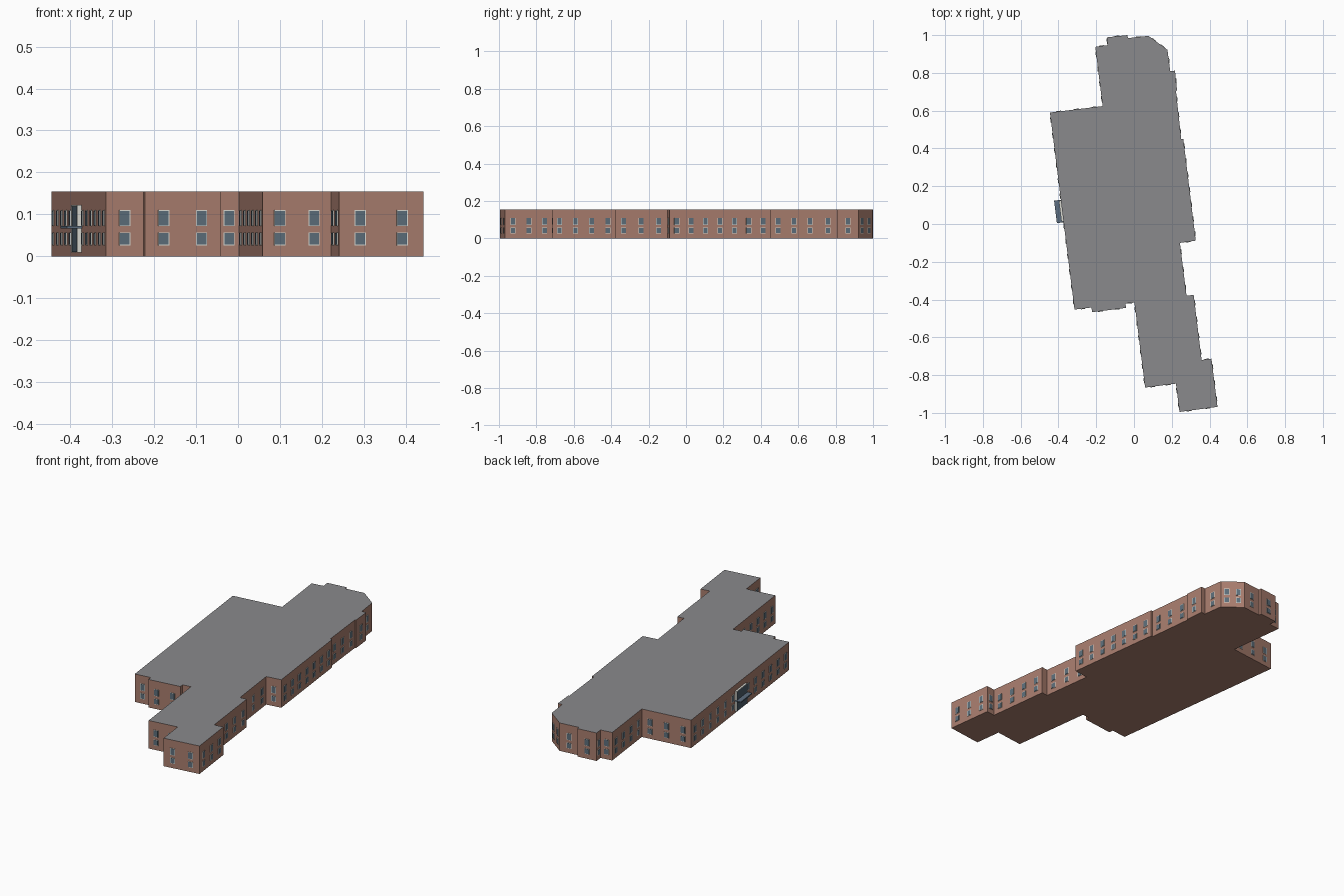
import bpy, bmesh, math
from mathutils import Vector, Matrix

if "Cube" in bpy.data.objects:
    bpy.data.objects.remove(bpy.data.objects["Cube"])

HEIGHT = 0.155
BAY = 0.082                       # target window spacing
ROWS = [(0.0415, 0.031), (0.091, 0.038)]   # window row centre z, height


def material(name, rgb):
    m = bpy.data.materials.new(name)
    lin = [c / 12.92 if c <= 0.04045 else ((c + 0.055) / 1.055) ** 2.4 for c in rgb]
    m.diffuse_color = (*lin, 1)
    m.use_nodes = True
    m.node_tree.nodes["Principled BSDF"].inputs["Base Color"].default_value = m.diffuse_color
    return m


brick = material("brick", (0.66, 0.49, 0.43))
roof_grey = material("roof grey", (0.54, 0.54, 0.55))
trim = material("pale trim", (0.85, 0.85, 0.82))
glass = material("blue grey glass", (0.36, 0.43, 0.48))
door_glass = material("dark entrance glass", (0.29, 0.36, 0.41))
canopy_blue = material("canopy slate", (0.36, 0.43, 0.50))


def finish(name, bm, mats):
    me = bpy.data.meshes.new(name)
    bm.to_mesh(me)
    bm.free()
    for m in mats:
        me.materials.append(m)
    ob = bpy.data.objects.new(name, me)
    bpy.context.collection.objects.link(ob)
    return ob


def wall_frame(a, b):
    """Local axes of a wall: x along it, y outward, z up (footprint is clockwise)."""
    d = (b - a).normalized()
    n = Vector((-d.y, d.x, 0))
    return Matrix(((d.x, n.x, 0, a.x), (d.y, n.y, 0, a.y), (0, 0, 1, 0), (0, 0, 0, 1)))


def add_box(bm, frame, x, z, w, h, y0, y1):
    mat = frame @ Matrix.Translation((x, (y0 + y1) / 2, z)) @ Matrix.Diagonal((w, y1 - y0, h, 1))
    verts = bmesh.ops.create_cube(bm, size=1, matrix=mat)["verts"]
    bmesh.ops.recalc_face_normals(bm, faces=list({f for v in verts for f in v.link_faces}))


# Footprint, clockwise from the west wall's northern corner
plan = [(-0.445, 0.590), (-0.166, 0.624), (-0.205, 0.938), (-0.139, 0.947),
        (-0.144, 0.988), (-0.035, 1.0), (-0.032, 0.984), (0.077, 0.996),
        (0.177, 0.922), (0.192, 0.809), (0.217, 0.812), (0.228, 0.706),
        (0.222, 0.705), (0.250, 0.450), (0.261, 0.451), (0.327, -0.088),
        (0.243, -0.100), (0.278, -0.380), (0.316, -0.375), (0.358, -0.720),
        (0.410, -0.713), (0.442, -0.968), (0.241, -0.995), (0.222, -0.845),
        (0.059, -0.866), (0.002, -0.415), (-0.045, -0.421), (-0.042, -0.444),
        (-0.222, -0.467), (-0.225, -0.442), (-0.315, -0.453)]
pts = [Vector((x, y, 0)) for x, y in plan]

# Building block: extruded footprint, roof faces grey
bm = bmesh.new()
base = bm.faces.new([bm.verts.new(p) for p in pts])
top = bmesh.ops.extrude_face_region(bm, geom=[base], use_keep_orig=True)["geom"]
bmesh.ops.translate(bm, vec=(0, 0, HEIGHT), verts=[v for v in top if isinstance(v, bmesh.types.BMVert)])
bmesh.ops.recalc_face_normals(bm, faces=bm.faces)
for f in bm.faces:
    f.material_index = 1 if f.normal.z > 0.5 else 0
finish("building_block", bm, [brick, roof_grey])

# Windows on every wall long enough, skipping the entrance bay
frames, panes = bmesh.new(), bmesh.new()
west = len(pts) - 1
for i, a in enumerate(pts):
    b = pts[(i + 1) % len(pts)]
    length = (b - a).length
    if length < 0.04:
        continue
    n = max(1, round(length / BAY))
    M = wall_frame(a, b)
    for k in range(n):
        if i == west and k == n // 2:
            continue
        x = (k + 0.5) * length / n
        for z, h in ROWS:
            add_box(frames, M, x, z, 0.027, h, -0.001, 0.002)
            add_box(panes, M, x, z, 0.023, h - 0.004, -0.001, 0.003)
finish("window_frames", frames, [trim])
finish("window_panes", panes, [glass])

# Entrance in the middle of the west wall: glazed bay, posts, canopy
M = wall_frame(pts[west], pts[0])
mid = (pts[0] - pts[west]).length / 2
bm = bmesh.new()
add_box(bm, M, mid, 0.065, 0.105, 0.110, -0.001, 0.010)
finish("entrance_glazing", bm, [door_glass])
bm = bmesh.new()
for s in (-1, 1):
    add_box(bm, M, mid + s * 0.054, 0.065, 0.003, 0.113, -0.001, 0.011)
add_box(bm, M, mid, 0.1205, 0.111, 0.003, -0.001, 0.011)
finish("entrance_frame", bm, [trim])
bm = bmesh.new()
add_box(bm, M, mid, 0.069, 0.120, 0.006, 0.0, 0.036)
finish("entrance_canopy", bm, [canopy_blue])
